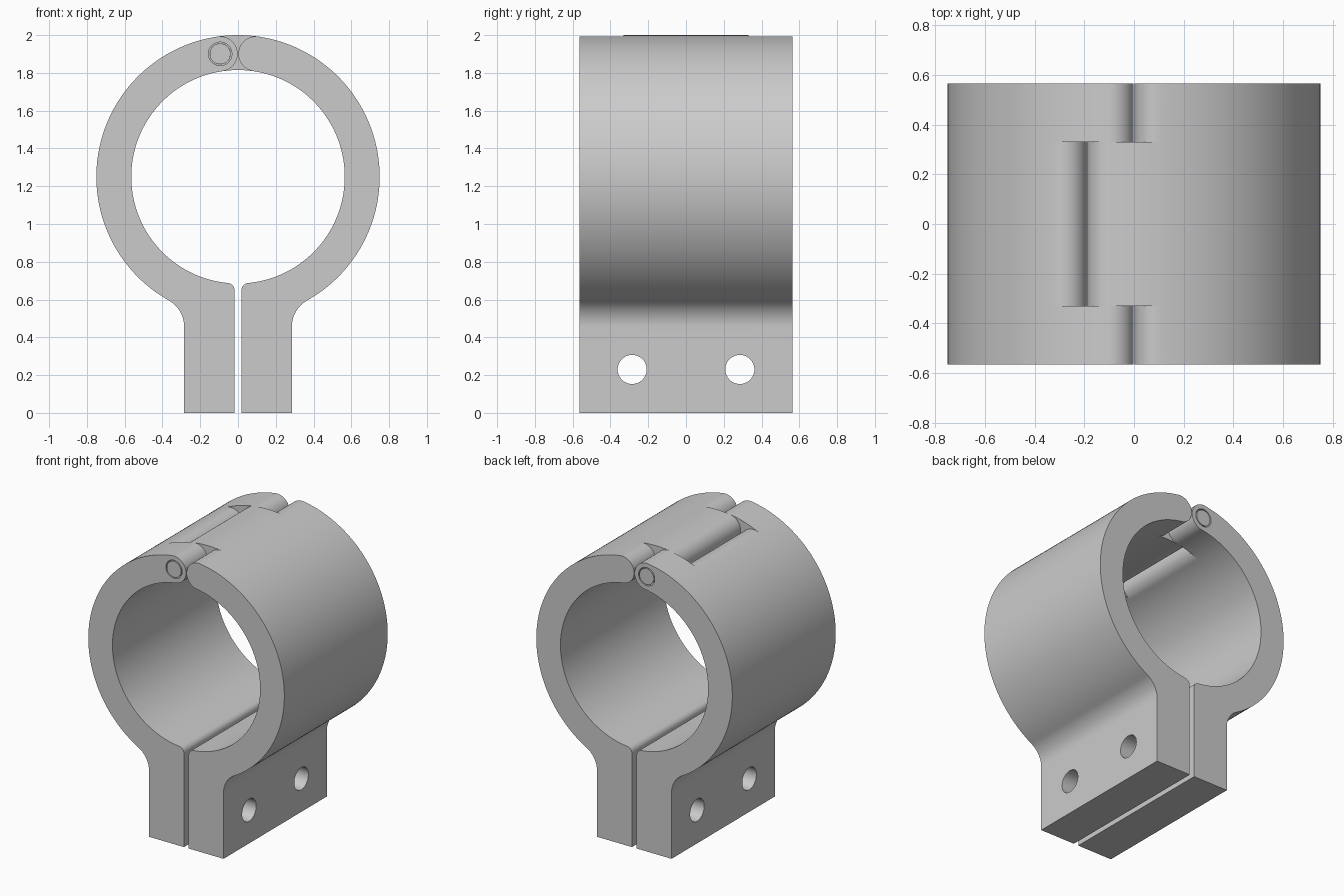
import bpy, bmesh
from math import sin, cos, atan2, asin, sqrt, pi

if "Cube" in bpy.data.objects:
    bpy.data.objects.remove(bpy.data.objects["Cube"], do_unlink=True)

CZ, R_OUT, R_IN = 1.25, 0.75, 0.565        # ring centre height and radii
R_MID, R_CAP = (R_OUT + R_IN) / 2, (R_OUT - R_IN) / 2
DEPTH, KNUCKLE = 0.565, 0.33               # half depth, half width of middle knuckle
GAP, EAR = 0.018, 0.285                    # inner and outer x of the clamp ears
HINGE_X = 0.0945

steel = bpy.data.materials.new("grey_metal")
steel.use_nodes = True
steel.diffuse_color = (0.6, 0.6, 0.6, 1)
steel.node_tree.nodes["Principled BSDF"].inputs["Base Color"].default_value = (0.6, 0.6, 0.6, 1)


def arc(cx, cz, r, a, b, n):
    """Arc points, angle measured from the top, first point left out."""
    angles = [a + (b - a) * i / n for i in range(1, n + 1)]
    return [(cx + r * sin(t), cz + r * cos(t)) for t in angles]


def cap(t):
    """Rounded end of the band at ring angle t."""
    return arc(R_MID * sin(t), CZ + R_MID * cos(t), R_CAP, t, t - pi, 24)


def finish(obj):
    obj.data.materials.clear()
    obj.data.materials.append(steel)
    bpy.ops.object.select_all(action="DESELECT")
    obj.select_set(True)
    bpy.context.view_layer.objects.active = obj
    bpy.ops.object.shade_smooth_by_angle(angle=0.5)


def cylinder(name, radius, length, location, rotation):
    bpy.ops.mesh.primitive_cylinder_add(vertices=48, radius=radius, depth=length,
                                        location=location, rotation=rotation)
    obj = bpy.context.object
    obj.name = name
    return obj


def drill(obj, radius, length, location, rotation):
    cutter = cylinder("hole_cutter", radius, length, location, rotation)
    cutter.hide_render = True
    mod = obj.modifiers.new("hole", "BOOLEAN")
    mod.operation, mod.solver, mod.object = "DIFFERENCE", "EXACT", cutter
    bpy.context.view_layer.objects.active = obj
    bpy.ops.object.modifier_apply(modifier=mod.name)
    bpy.data.objects.remove(cutter, do_unlink=True)


def clamp_half(name, side, end_tip, mid_tip):
    """Half ring with ear; the band ends at different angles at the ends and middle."""
    short, long = max(end_tip, mid_tip), min(end_tip, mid_tip)
    # ear, outer fillet and outer wall
    f = 0.16
    fx = EAR + f
    fz = CZ - sqrt((R_OUT + f) ** 2 - fx ** 2)
    t_out = atan2(-fx, CZ - fz)
    outer = [(GAP, 0), (EAR, 0), (EAR, fz)]
    outer += arc(fx, fz, f, -pi / 2, t_out, 16)
    outer += arc(0, CZ, R_OUT, t_out + pi, short, 80)
    # inner wall and small fillet at the slot
    g = 0.04
    gx = GAP + g
    gz = CZ - sqrt((R_IN + g) ** 2 - gx ** 2)
    t_in = atan2(-gx, CZ - gz)
    inner = arc(0, CZ, R_IN, short, t_in + pi, 80)
    inner += arc(gx, gz, g, t_in, -pi / 2, 12)
    # two alternative tips
    short_tip = cap(short)
    long_tip = (arc(0, CZ, R_OUT, short, long, 10) + cap(long)
                + arc(0, CZ, R_IN, long, short, 10))
    tips = {short: short_tip, long: long_tip}
    end = outer + tips[end_tip] + inner
    mid = outer + tips[mid_tip] + inner
    wall = [outer[-1]] + long_tip + short_tip[-2::-1]

    bm = bmesh.new()

    def face(points):
        bm.faces.new([bm.verts.new((side * x, y, z)) for x, y, z in points])

    for profile, y0, y1 in ((end, -DEPTH, -KNUCKLE), (mid, -KNUCKLE, KNUCKLE),
                            (end, KNUCKLE, DEPTH)):
        for (ax, az), (bx, bz) in zip(profile, profile[1:] + profile[:1]):
            face([(ax, y0, az), (bx, y0, bz), (bx, y1, bz), (ax, y1, az)])
    for y in (-1, 1):
        face([(x, y * DEPTH, z) for x, z in end])
        face([(x, y * KNUCKLE, z) for x, z in wall])
    bmesh.ops.remove_doubles(bm, verts=bm.verts, dist=1e-5)
    bmesh.ops.recalc_face_normals(bm, faces=bm.faces)
    mesh = bpy.data.meshes.new(name)
    bm.to_mesh(mesh)
    bm.free()
    obj = bpy.data.objects.new(name, mesh)
    bpy.context.collection.objects.link(obj)
    # bolt holes through the ear
    for y in (-0.285, 0.285):
        drill(obj, 0.077, 0.6, (side * 0.15, y, 0.23), (0, pi / 2, 0))
    return obj


tip = asin(HINGE_X / R_MID)
hinge_z = CZ + R_MID * cos(tip)
along_y = (pi / 2, 0, 0)

# halves with interlocking knuckles
left_half = clamp_half("left_clamp_half", 1, tip, -tip)
right_half = clamp_half("right_clamp_half", -1, tip, asin(3 * HINGE_X / R_MID))

# hinge pin and its bores
drill(right_half, 0.062, 1.4, (-HINGE_X, 0, hinge_z), along_y)
drill(left_half, 0.0555, 1.4, (-HINGE_X, 0, hinge_z), along_y)
pin = cylinder("hinge_pin", 0.055, 2 * DEPTH, (-HINGE_X, 0, hinge_z), along_y)

for part in (left_half, right_half, pin):
    finish(part)
